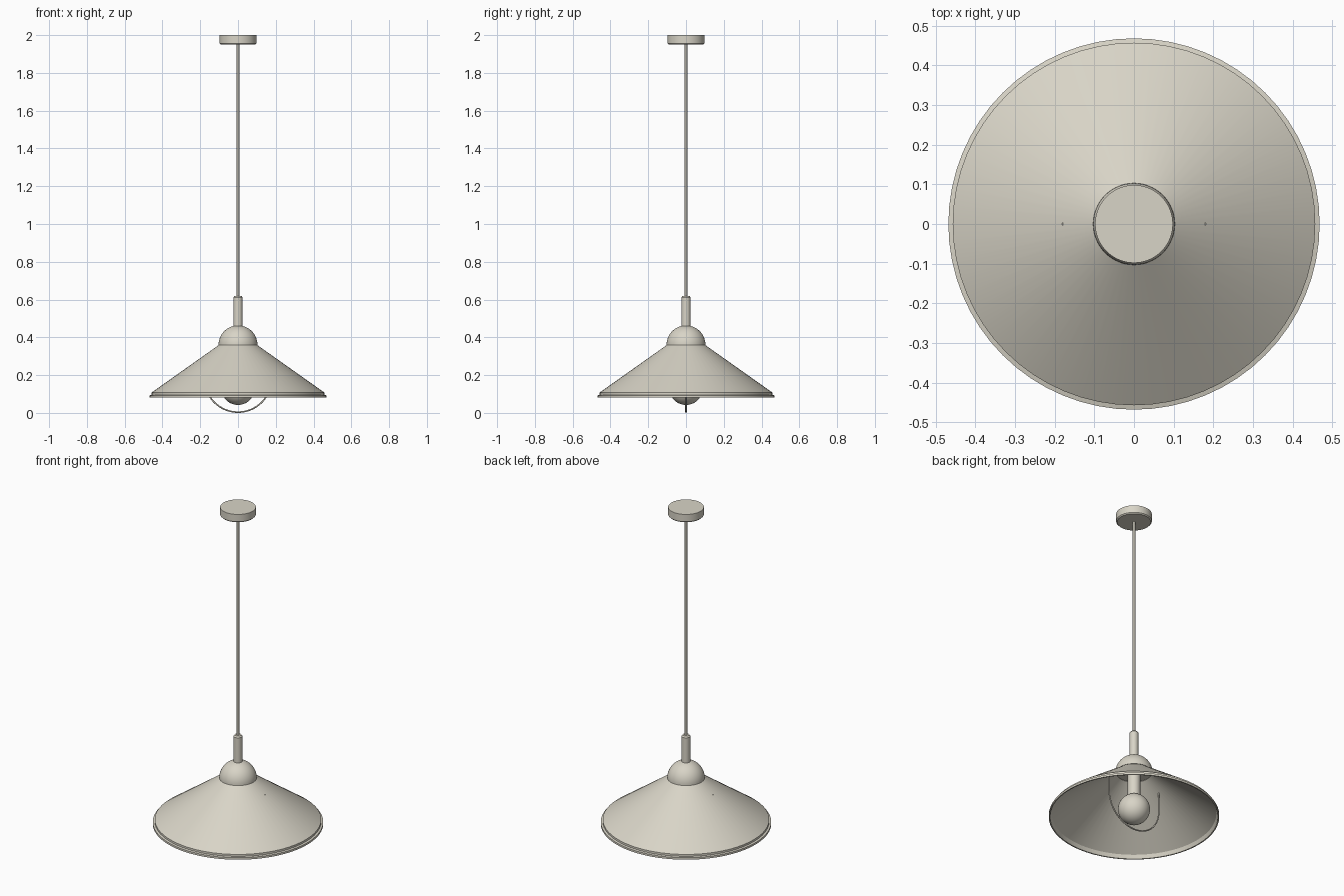
import bpy, bmesh
from math import sin, cos, pi, radians, tau
from mathutils import Vector

old = bpy.data.objects.get("Cube")
if old:
    bpy.data.objects.remove(old, do_unlink=True)

# Single warm off-white finish
COLOUR = (0.69, 0.66, 0.57, 1)
finish = bpy.data.materials.new("warm_off_white")
finish.use_nodes = True
finish.diffuse_color = COLOUR
finish.node_tree.nodes["Principled BSDF"].inputs["Base Color"].default_value = COLOUR


def smooth(obj, angle=30):
    bpy.ops.object.select_all(action='DESELECT')
    obj.select_set(True)
    bpy.context.view_layer.objects.active = obj
    bpy.ops.object.shade_smooth_by_angle(angle=radians(angle))


def lathe(name, profile, steps=64, closed=False):
    """Spin (radius, height) points around the vertical axis."""
    bm = bmesh.new()
    verts = [bm.verts.new((r, 0, z)) for r, z in profile]
    edges = [bm.edges.new(pair) for pair in zip(verts, verts[1:])]
    if closed:
        edges.append(bm.edges.new((verts[-1], verts[0])))
    bmesh.ops.spin(bm, geom=verts + edges, cent=(0, 0, 0), axis=(0, 0, 1),
                   angle=tau, steps=steps)
    bmesh.ops.remove_doubles(bm, verts=bm.verts, dist=1e-5)
    bmesh.ops.recalc_face_normals(bm, faces=bm.faces)
    mesh = bpy.data.meshes.new(name)
    bm.to_mesh(mesh)
    bm.free()
    mesh.materials.append(finish)
    obj = bpy.data.objects.new(name, mesh)
    bpy.context.collection.objects.link(obj)
    smooth(obj)
    return obj


def arc(radius, height, start, end, count):
    """Points on a circle centred on the axis, angles from the horizontal."""
    angles = [start + (end - start) * i / count for i in range(count + 1)]
    return [(radius * cos(a), height + radius * sin(a)) for a in angles]


# Ceiling canopy with a softened lower edge
lathe("ceiling_canopy", [(0, 1.95), (0.092, 1.95), (0.098, 1.956),
                         (0.098, 2.0), (0, 2.0)])

# Hanging cord and its grip
lathe("cord", [(0, 0.6), (0.007, 0.6), (0.007, 1.96), (0, 1.96)], 16)
lathe("cord_grip", [(0, 0.44), (0.024, 0.44), (0.024, 0.612),
                    (0.018, 0.62), (0, 0.62)], 32)

# Domed cap over the shade
lathe("dome_cap", [(0, 0.36)] + arc(0.103, 0.36, 0, pi / 2, 16))

# Thin conical shade with a stepped rim
lathe("shade", [(0.098, 0.362), (0.457, 0.108), (0.457, 0.096),
                (0.468, 0.093), (0.468, 0.081), (0.461, 0.081),
                (0.452, 0.102), (0.094, 0.356)], closed=True)

# Lamp socket and round bulb
lathe("bulb_socket", [(0, 0.19), (0.035, 0.19), (0.035, 0.37), (0, 0.37)], 32)
lathe("bulb", arc(0.088, 0.13, -pi / 2, pi / 2, 24), 48)

# U-shaped wire guard beneath the bulb, ends fixed to the shade
SPAN, WIRE = 0.178, 0.004
bend = arc(SPAN, SPAN + WIRE, -pi, 0, 32)
path = [(-SPAN, 0.305)] + bend + [(SPAN, 0.305)]
curve = bpy.data.curves.new("wire_guard", 'CURVE')
curve.dimensions = '3D'
curve.bevel_depth = WIRE
curve.bevel_resolution = 2
curve.use_fill_caps = True
spline = curve.splines.new('POLY')
spline.points.add(len(path) - 1)
for point, (x, z) in zip(spline.points, path):
    point.co = (x, 0, z, 1)
curve.materials.append(finish)
guard = bpy.data.objects.new("wire_guard", curve)
bpy.context.collection.objects.link(guard)
bpy.ops.object.select_all(action='DESELECT')
guard.select_set(True)
bpy.context.view_layer.objects.active = guard
bpy.ops.object.convert(target='MESH')
smooth(bpy.context.view_layer.objects.active, 50)
